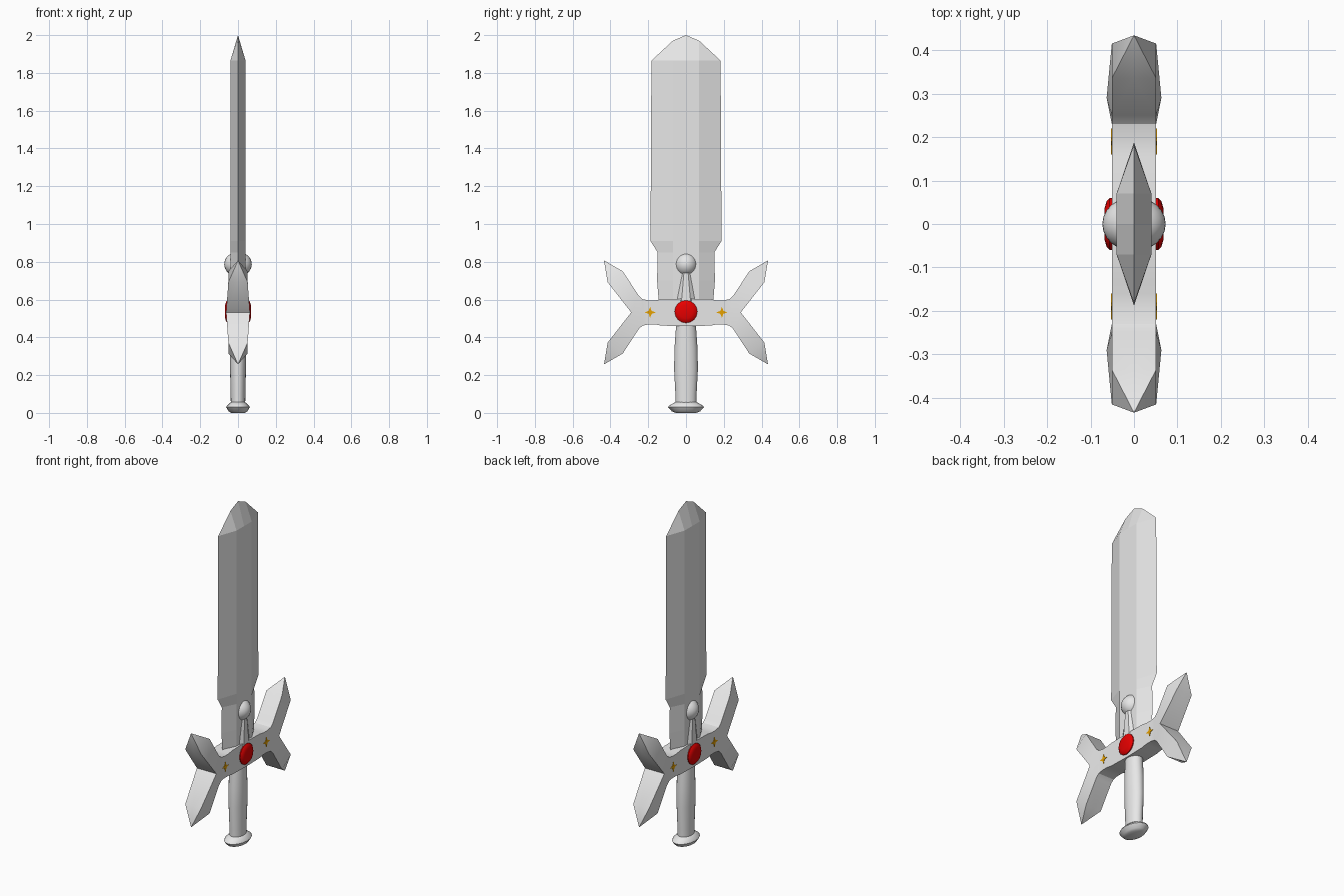
import bpy, bmesh, math
from itertools import product

cube = bpy.data.objects.get("Cube")
if cube:
    bpy.data.objects.remove(cube, do_unlink=True)


def material(name, color):
    m = bpy.data.materials.new(name)
    m.use_nodes = True
    m.diffuse_color = (*color, 1)
    m.node_tree.nodes["Principled BSDF"].inputs["Base Color"].default_value = (*color, 1)
    return m


STEEL = material("pale steel", (0.8, 0.8, 0.8))
RED = material("red gem", (0.8, 0.0, 0.0))
GOLD = material("gold", (0.8, 0.36, 0.0))
GUARD_Z = 0.532


def finish(name, bm, mat, smooth=None):
    """Weld, orient and link a mesh; smooth is an edge angle in degrees."""
    bmesh.ops.remove_doubles(bm, verts=bm.verts, dist=0.0001)
    bmesh.ops.recalc_face_normals(bm, faces=bm.faces)
    me = bpy.data.meshes.new(name)
    bm.to_mesh(me)
    bm.free()
    me.materials.append(mat)
    ob = bpy.data.objects.new(name, me)
    bpy.context.collection.objects.link(ob)
    if smooth:
        bpy.ops.object.select_all(action="DESELECT")
        ob.select_set(True)
        bpy.context.view_layer.objects.active = ob
        bpy.ops.object.shade_smooth_by_angle(angle=math.radians(smooth))
    return ob


def loft(bm, rings):
    """Skin a list of equal-length point rings and cap both ends."""
    loops = [[bm.verts.new(p) for p in r] for r in rings]
    n = len(loops[0])
    for a, b in zip(loops, loops[1:]):
        for i in range(n):
            j = (i + 1) % n
            bm.faces.new((a[i], a[j], b[j], b[i]))
    bm.faces.new(loops[0])
    bm.faces.new(loops[-1])


def ellipse(rx, ry, z, n):
    return [(rx * math.cos(math.tau * i / n), ry * math.sin(math.tau * i / n), z) for i in range(n)]


# Blade: six-sided section with a notched base and a ridged tip
def section(edge, z):
    t, f = 0.04, 0.07
    return [(0, edge, z), (-t, f, z), (-t, -f, z), (0, -edge, z), (t, -f, z), (t, f, z)]


bm = bmesh.new()
loft(bm, [section(w, z) for w, z in
          [(0.143, 0.55), (0.145, 0.6), (0.153, 0.7), (0.15, 0.85), (0.188, 0.91), (0.183, 1.865)]])
bm.faces.ensure_lookup_table()
bm.faces.remove(bm.faces[-1])
for s in (-1, 1):
    edge, shoulder, peak = (0, s * 0.183, 1.865), (0, s * 0.07, 1.97), (0, 0, 2)
    for x in (-0.04, 0.04):
        flat, mid = (x, s * 0.07, 1.865), (x, 0, 1.865)
        for f in ((edge, flat, shoulder), (flat, mid, peak, shoulder)):
            bm.faces.new([bm.verts.new(p) for p in f])
finish("blade", bm, STEEL)

# Guard: one octant of the winged cross-piece, reflected in all directions
TOP = [(0, 0.073), (0.13, 0.07), (0.16, 0.064), (0.2, 0.064), (0.23, 0.07), (0.25, 0.088)]
T = 0.051
bm = bmesh.new()
for sx, sy, sz in product((-1, 1), repeat=3):
    def face(*pts):
        bm.faces.new([bm.verts.new((sx * x, sy * y, sz * z)) for x, y, z in pts])
    notch = (0.063, 0.29, 0)
    for i, ((y0, z0), (y1, z1)) in enumerate(zip(TOP, TOP[1:])):
        low = notch if i == len(TOP) - 2 else (T, y1, 0)
        face((T, y0, 0), low, (T, y1, z1), (T, y0, z0))
        face((T, y0, z0), (T, y1, z1), (0, y1, z1), (0, y0, z0))
    root, root_in = (T, *TOP[-1]), (0, *TOP[-1])
    upper, upper_in = (T, 0.335, 0.218), (0, 0.335, 0.218)
    outer, outer_in = (T, 0.415, 0.16), (0, 0.415, 0.16)
    tip = (0, 0.434, 0.275)
    face(root, notch, outer, upper)
    face(root, upper, upper_in, root_in)
    face(notch, outer, outer_in, (0, 0.29, 0))
    face(upper, outer, tip)
    face(upper, upper_in, tip)
    face(outer, outer_in, tip)
finish("guard", bm, STEEL, 30).location.z = GUARD_Z

# Tapered post through the blade, carrying the ball
bm = bmesh.new()
loft(bm, [[(x * a, y * b, z) for a, b in ((1, 0.5), (1, -0.5), (0.75, -1), (-0.75, -1),
                                         (-1, -0.5), (-1, 0.5), (-0.75, 1), (0.75, 1))]
          for x, y, z in ((0.054, 0.048, 0.59), (0.05, 0.019, 0.76))])
finish("ball_post", bm, STEEL)

bm = bmesh.new()
bmesh.ops.create_uvsphere(bm, u_segments=24, v_segments=16, radius=1)
bmesh.ops.scale(bm, vec=(0.073, 0.063, 0.065), verts=bm.verts)
finish("ball", bm, STEEL, 60).location.z = 0.787

# Grip: swelling oval handle
bm = bmesh.new()
loft(bm, [ellipse(rx, ry, z, 24) for rx, ry, z in
          [(0.038, 0.055, 0.04), (0.039, 0.056, 0.1), (0.042, 0.063, 0.23),
           (0.044, 0.061, 0.34), (0.043, 0.052, 0.47)]])
finish("grip", bm, STEEL, 40)

# Pommel: flared oval disc
bm = bmesh.new()
loft(bm, [ellipse(r * 0.66, r, z, 16) for r, z in
          [(0.055, 0), (0.075, 0.008), (0.095, 0.03), (0.09, 0.038), (0.07, 0.05), (0.055, 0.058)]])
finish("pommel", bm, STEEL, 40)

# Gems and four-pointed stars on both faces of the guard
for side, sx in (("left", 1), ("right", -1)):
    bm = bmesh.new()
    loft(bm, [[(sx * x, p[0], p[1]) for p in ellipse(r, r, 0, 16)]
              for x, r in ((0.045, 0.06), (0.056, 0.06), (0.063, 0.052), (0.068, 0.036))])
    finish("gem_" + side, bm, RED, 35).location.z = GUARD_Z + 0.004
    for end, sy in (("back", 1), ("front", -1)):
        bm = bmesh.new()
        rings = []
        for x in (0.047, 0.053):
            rings.append([(sx * x, sy * 0.19 + r * math.cos(i * math.pi / 4), r * math.sin(i * math.pi / 4))
                          for i in range(8) for r in [0.011 if i % 2 else 0.03]])
        loft(bm, rings)
        finish(f"star_{side}_{end}", bm, GOLD).location.z = GUARD_Z
